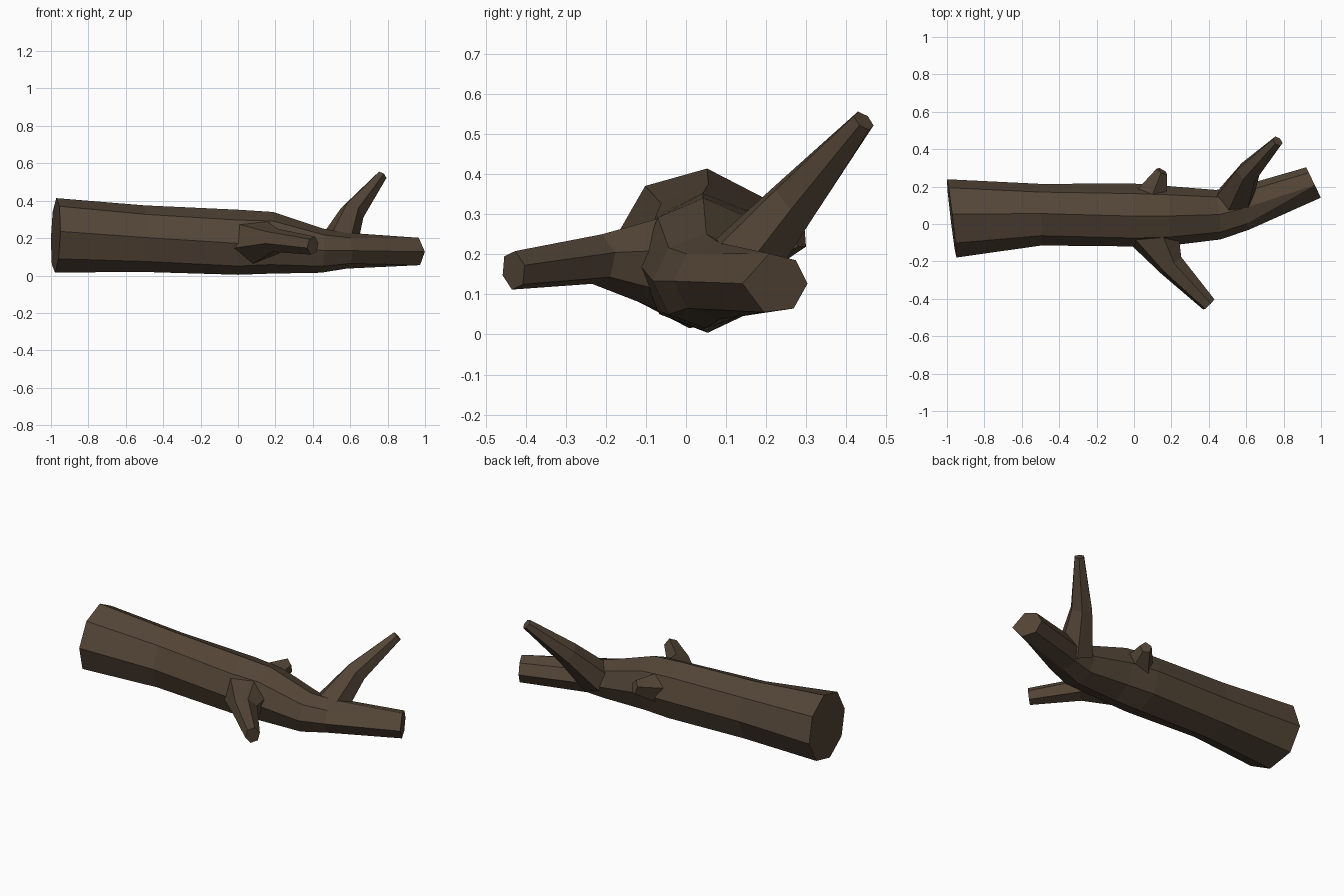
import bpy, bmesh
from math import sin, cos, radians
from mathutils import Vector

if "Cube" in bpy.data.objects:
    bpy.data.objects.remove(bpy.data.objects["Cube"])

# bark material
bark = bpy.data.materials.new("bark")
bark.diffuse_color = (0.088, 0.06, 0.038, 1)
bark.use_nodes = True
bark.node_tree.nodes["Principled BSDF"].inputs["Base Color"].default_value = bark.diffuse_color


def ring(center, heading, ry, rz, angles):
    """Polygon ring around center, facing along heading."""
    c, d = Vector(center), Vector(heading).normalized()
    u = Vector((0, 0, 1)).cross(d).normalized()
    v = d.cross(u)
    return [c + u * ry * cos(radians(a)) + v * rz * sin(radians(a)) for a in angles]


def even(sides, phase):
    return [phase + 360 * i / sides for i in range(sides)]


def loft(name, rings):
    """Skin a list of rings into a closed, flat-shaded tube."""
    bm = bmesh.new()
    rows = [[bm.verts.new(p) for p in r] for r in rings]
    n = len(rows[0])
    for a, b in zip(rows, rows[1:]):
        for i in range(n):
            j = (i + 1) % n
            bm.faces.new((a[i], a[j], b[j], b[i]))
    bm.faces.new(rows[0][::-1])
    bm.faces.new(rows[-1])
    bmesh.ops.remove_doubles(bm, verts=bm.verts, dist=0.001)
    bmesh.ops.recalc_face_normals(bm, faces=bm.faces)
    mesh = bpy.data.meshes.new(name)
    bm.to_mesh(mesh)
    bm.free()
    mesh.materials.append(bark)
    obj = bpy.data.objects.new(name, mesh)
    bpy.context.collection.objects.link(obj)
    return obj


# trunk: eight sides, narrowing to a six-sided broken end that bends back
loft("trunk", [
    ring((-0.975, 0.03, 0.215), (1, 0.12, -0.03), 0.212, 0.2, even(8, 84)),
    ring((-0.5, 0.05, 0.197), (1, 0.03, -0.02), 0.165, 0.178, even(8, 88)),
    ring((0.0, 0.048, 0.178), (1, 0, 0), 0.168, 0.174, even(8, 92)),
    ring((0.18, 0.043, 0.175), (1, 0, -0.05), 0.16, 0.165, even(8, 90)),
    ring((0.45, 0.05, 0.133), (1, 0.1, -0.05), 0.133, 0.118, even(8, 90)),
    ring((0.58, 0.082, 0.133), (1, 0.3, 0), 0.118, 0.096, even(8, 90)),
    ring((0.96, 0.222, 0.127), (1, 0.48, 0), 0.09, 0.076,
         [100, 100, 180, 250, 250, 305, 360, 410]),
])

# long branch rising to the back
loft("upper_branch", [
    ring((0.53, 0.12, 0.15), (0.35, 0.7, 0.7), 0.11, 0.1, even(6, 90)),
    ring((0.61, 0.275, 0.335), (0.5, 0.7, 0.8), 0.066, 0.068, even(6, 90)),
    ring((0.768, 0.443, 0.533), (0.6, 0.65, 0.75), 0.03, 0.03, even(6, 90)),
])

# side branch reaching forward, flared where it joins the trunk
loft("front_branch", [
    ring((0.10, -0.03, 0.18), (0.5, -0.85, 0), 0.15, 0.13, even(6, 75)),
    ring((0.20, -0.222, 0.188), (0.65, -0.75, 0), 0.072, 0.064, even(6, 75)),
    ring((0.40, -0.43, 0.16), (0.7, -0.72, -0.1), 0.042, 0.05, even(6, 75)),
])

# snapped stub on the back
loft("back_stub", [
    ring((0.085, 0.12, 0.205), (0.4, 0.85, 0.2), 0.105, 0.1, even(5, 90)),
    ring((0.15, 0.282, 0.252), (0.5, 0.85, 0.25), 0.034, 0.042, even(5, 90)),
])
